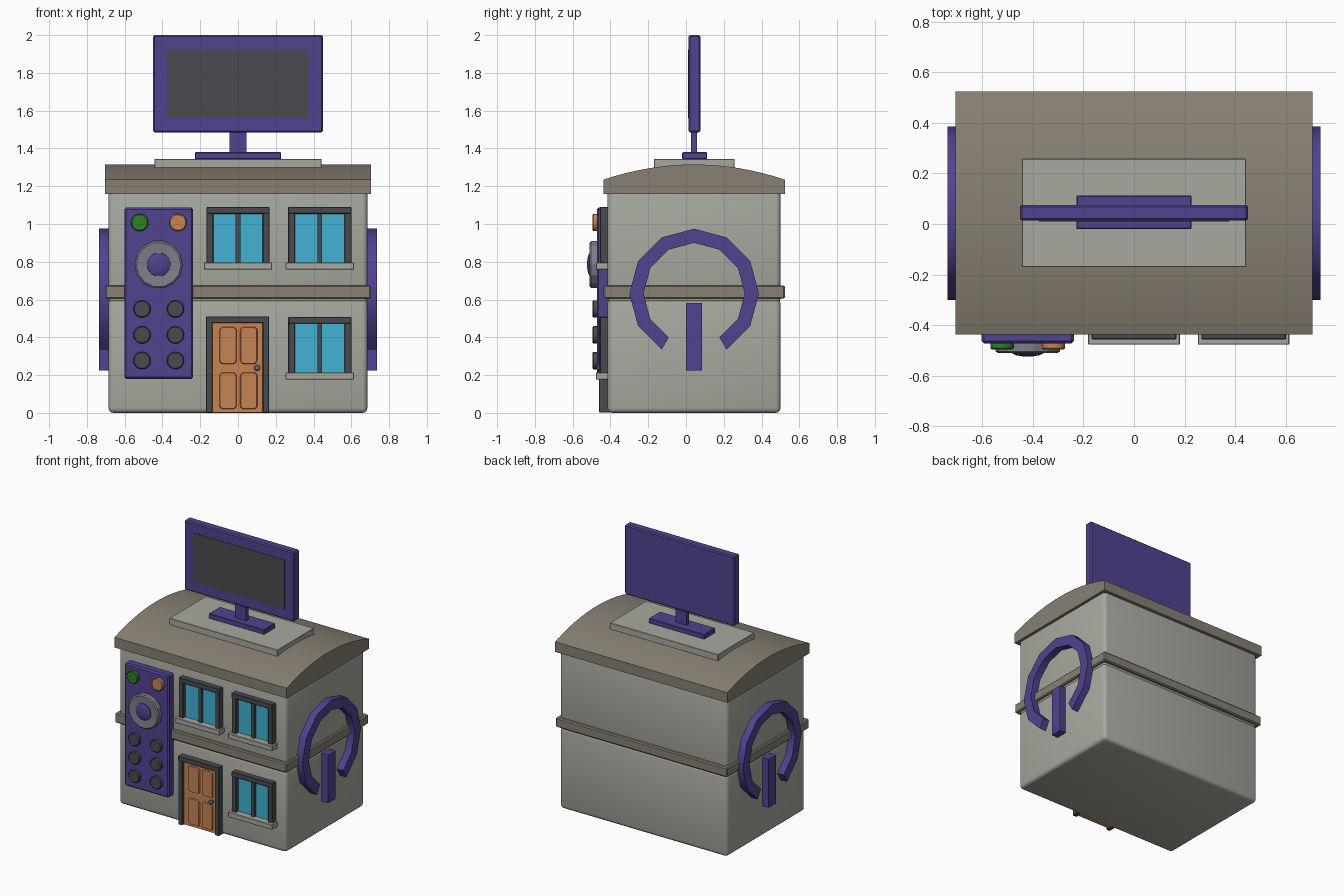
import bpy, bmesh, math
from mathutils import Matrix, Vector

if "Cube" in bpy.data.objects:
    bpy.data.objects.remove(bpy.data.objects["Cube"])


def srgb(r, g, b):
    lin = lambda c: c / 12.92 if c <= 0.04045 else ((c + 0.055) / 1.055) ** 2.4
    return tuple(lin(v / 255) for v in (r, g, b)) + (1.0,)


def material(name, rgb):
    m = bpy.data.materials.new(name)
    m.diffuse_color = srgb(*rgb)
    m.use_nodes = True
    m.node_tree.nodes["Principled BSDF"].inputs["Base Color"].default_value = m.diffuse_color
    return m


WALL = material("pale_stone", (167, 170, 159))
ROOF = material("roof_taupe", (136, 128, 115))
PURPLE = material("purple", (82, 66, 144))
DARK = material("charcoal", (73, 75, 79))
GLASS = material("window_blue", (68, 178, 212))
WOOD = material("door_orange", (200, 131, 84))
GREEN = material("button_green", (46, 128, 36))
GREY = material("dial_grey", (128, 127, 138))
STEEL = material("knob_steel", (112, 128, 145))


def finish(bm, name, mat, smooth=True):
    bmesh.ops.recalc_face_normals(bm, faces=bm.faces)
    me = bpy.data.meshes.new(name)
    bm.to_mesh(me)
    bm.free()
    ob = bpy.data.objects.new(name, me)
    bpy.context.collection.objects.link(ob)
    me.materials.append(mat)
    if smooth:
        bpy.ops.object.select_all(action='DESELECT')
        ob.select_set(True)
        bpy.context.view_layer.objects.active = ob
        bpy.ops.object.shade_smooth_by_angle(angle=math.radians(40))
    return ob


def box(name, x, y, z, mat, bevel=0.0, seg=1):
    """Box given as (min, max) per axis, with optional rounded edges."""
    bm = bmesh.new()
    bmesh.ops.create_cube(bm, size=1)
    for v in bm.verts:
        v.co = Vector([r[0] if c < 0 else r[1] for c, r in zip(v.co, (x, y, z))])
    if bevel:
        bmesh.ops.bevel(bm, geom=bm.edges[:], offset=bevel, segments=seg,
                        profile=0.5, affect='EDGES')
    return finish(bm, name, mat, smooth=seg > 1)


def extrude_x(name, profile, x0, x1, mat):
    """Extrude a (y, z) outline along x."""
    bm = bmesh.new()
    f = bm.faces.new([bm.verts.new((x0, y, z)) for y, z in profile])
    r = bmesh.ops.extrude_face_region(bm, geom=[f])
    bmesh.ops.translate(bm, vec=(x1 - x0, 0, 0),
                        verts=[g for g in r['geom'] if isinstance(g, bmesh.types.BMVert)])
    return finish(bm, name, mat)


def turned(name, x, z, profile, sides, mat, smooth=True):
    """Solid of (radius, y) rings turned about a y axis through (x, z)."""
    bm = bmesh.new()
    rings = [[bm.verts.new((x + r * math.cos(2 * math.pi * i / sides), y,
                            z + r * math.sin(2 * math.pi * i / sides)))
              for i in range(sides)] for r, y in profile]
    for a, b in zip(rings, rings[1:]):
        for i in range(sides):
            j = (i + 1) % sides
            bm.faces.new((a[i], a[j], b[j], b[i]))
    bm.faces.new(rings[0])
    bm.faces.new(rings[-1])
    return finish(bm, name, mat, smooth)


CY = 0.043      # depth centre of the building
FRONT = -0.415  # front wall plane

# Two storeys, the band between them
box("lower_storey", (-0.685, 0.685), (FRONT, 0.5), (0, 0.605), WALL, 0.025, 3)
box("upper_storey", (-0.685, 0.685), (FRONT, 0.5), (0.58, 1.18), WALL, 0.025, 3)
box("floor_band", (-0.703, 0.703), (-0.437, 0.523), (0.605, 0.675), ROOF, 0.007)

# Curved roof
arc = []
for i in range(17):
    t = -1 + i / 8
    arc.append((CY + 0.48 * t, 1.235 + 0.08 * (1 - t * t)))
extrude_x("roof", [(CY + 0.48, 1.16), (CY - 0.48, 1.16)] + arc, -0.705, 0.705, ROOF)
box("roof_plinth", (-0.443, 0.443), (-0.17, 0.258), (1.28, 1.345), WALL, 0.003)

# Screen on its stand
box("stand_foot", (-0.228, 0.228), (-0.02, 0.112), (1.343, 1.38), PURPLE, 0.004)
box("stand_neck", (-0.045, 0.045), (0.027, 0.058), (1.37, 1.495), PURPLE)
box("screen_case", (-0.45, 0.45), (0.013, 0.076), (1.485, 2.0), PURPLE, 0.008)
box("screen_glass", (-0.375, 0.375), (0.010, 0.018), (1.56, 1.925), DARK)

# Open ring and bar on both side walls
ring = [(CY + r * math.cos(math.radians(a)), 0.632 + r * math.sin(math.radians(a)))
        for r, steps in ((0.343, range(-60, 241, 30)), (0.268, range(240, -61, -30)))
        for a in steps]
for side, s in (("right", 1), ("left", -1)):
    extrude_x(side + "_ring", ring, s * 0.67, s * 0.737, PURPLE)
    box(side + "_ring_bar", sorted((s * 0.67, s * 0.737)), (0.0, 0.086), (0.225, 0.582), PURPLE)

# Control panel with buttons and dial
box("control_panel", (-0.602, -0.237), (-0.472, -0.40), (0.18, 1.087), PURPLE, 0.01)


def button(name, x, z, mat):
    turned(name, x, z, [(0.046, -0.46), (0.046, -0.490), (0.041, -0.495)], 20, mat)


button("green_button", -0.521, 1.008, GREEN)
button("orange_button", -0.318, 1.008, WOOD)
for r, z in enumerate((0.55, 0.413, 0.277)):
    for c, x in enumerate((-0.508, -0.331)):
        button(f"dark_button_{r}_{c}", x, z, DARK)
turned("dial", -0.42, 0.785,
       [(0.127, -0.46), (0.127, -0.503), (0.118, -0.510), (0.06, -0.505)], 14, GREY, False)
turned("dial_cap", -0.42, 0.785,
       [(0.064, -0.50), (0.062, -0.511), (0.045, -0.519), (0.02, -0.523)], 14, PURPLE)


def frame(name, cx, half, z0, z1, t, y):
    """Two jambs and a head around an opening."""
    box(name + "_left", (cx - half, cx - half + t), (y, -0.40), (z0, z1), DARK, 0.003)
    box(name + "_right", (cx + half - t, cx + half), (y, -0.40), (z0, z1), DARK, 0.003)
    box(name + "_head", (cx - half, cx + half), (y - 0.001, -0.40), (z1 - t, z1), DARK, 0.003)


# Windows: frame, mullion, glass, sill
for i, (cx, z) in enumerate(((0.0, 0.76), (0.433, 0.76), (0.433, 0.178))):
    n = f"window_{i}"
    frame(n + "_frame", cx, 0.167, z + 0.02, z + 0.33, 0.036, -0.455)
    box(n + "_mullion", (cx - 0.013, cx + 0.013), (-0.445, -0.40), (z + 0.02, z + 0.31), DARK)
    box(n + "_glass", (cx - 0.14, cx + 0.14), (-0.428, -0.40), (z + 0.02, z + 0.31), GLASS)
    box(n + "_sill", (cx - 0.181, cx + 0.181), (-0.477, -0.40), (z - 0.002, z + 0.036), WALL, 0.003)

# Door with four raised panels and a knob
frame("door_frame", -0.002, 0.167, 0.003, 0.51, 0.034, -0.46)
box("door_leaf", (-0.14, 0.136), (-0.436, -0.40), (0.003, 0.485), WOOD)
for i, x in enumerate((-0.053, 0.057)):
    for j, (z0, z1) in enumerate(((0.018, 0.216), (0.257, 0.457))):
        bm = bmesh.new()
        pts = []
        for k in range(16):   # rounded rectangle outline
            q = k // 4
            a = math.pi / 2 * (q + (k % 4) / 3)
            sx, sz = ((1, 1), (-1, 1), (-1, -1), (1, -1))[q]
            pts.append((x + sx * 0.028 + 0.02 * math.cos(a),
                        (z1 - 0.02 if sz > 0 else z0 + 0.02) + 0.02 * math.sin(a)))
        back = [bm.verts.new((px, -0.43, pz)) for px, pz in pts]
        c = Vector((x, -0.444, (z0 + z1) / 2))
        top = [bm.verts.new((c.x + (px - c.x) * 0.88, -0.444, c.z + (pz - c.z) * 0.95))
               for px, pz in pts]
        for k in range(16):
            m = (k + 1) % 16
            bm.faces.new((back[k], back[m], top[m], top[k]))
        bm.faces.new(top)
        bm.faces.new(back)
        finish(bm, f"door_panel_{i}_{j}", WOOD)
turned("door_knob", 0.101, 0.238,
       [(0.008, -0.43), (0.008, -0.45), (0.017, -0.455), (0.017, -0.465), (0.01, -0.472)],
       12, STEEL)
